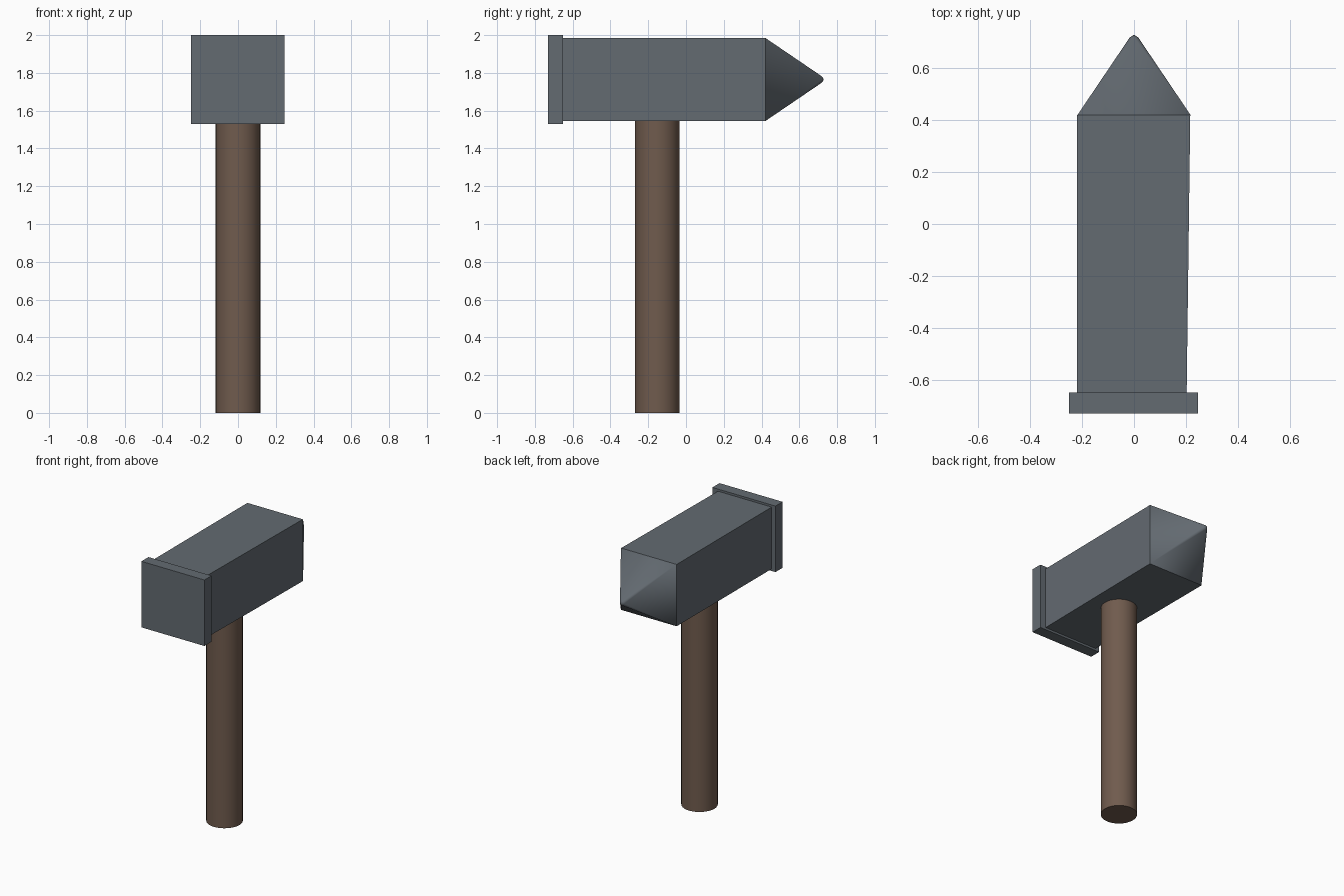
import bpy
import bmesh
from math import cos, sin, pi

cube = bpy.data.objects.get("Cube")
if cube:
    bpy.data.objects.remove(cube, do_unlink=True)


def make_material(name, color):
    mat = bpy.data.materials.new(name)
    mat.use_nodes = True
    mat.diffuse_color = color
    mat.node_tree.nodes["Principled BSDF"].inputs["Base Color"].default_value = color
    return mat


steel = make_material("steel grey", (0.125, 0.145, 0.165, 1))
wood = make_material("brown wood", (0.162, 0.105, 0.075, 1))


def finish(name, bm, mat):
    bmesh.ops.recalc_face_normals(bm, faces=bm.faces)
    mesh = bpy.data.meshes.new(name)
    bm.to_mesh(mesh)
    bm.free()
    mesh.materials.append(mat)
    obj = bpy.data.objects.new(name, mesh)
    bpy.context.collection.objects.link(obj)
    return obj


def make_block(name, front, back):
    """Block between two rectangles, each given as (y, x0, x1, z0, z1)."""
    bm = bmesh.new()
    rings = []
    for y, x0, x1, z0, z1 in (front, back):
        rings.append([bm.verts.new((x, y, z))
                      for x, z in ((x0, z0), (x1, z0), (x1, z1), (x0, z1))])
    a, b = rings
    bm.faces.new(a)
    bm.faces.new(b)
    for i in range(4):
        j = (i + 1) % 4
        bm.faces.new((a[i], a[j], b[j], b[i]))
    return finish(name, bm, steel)


# Head: slightly tapered body and the wider striking plate
make_block("head_body", (-0.655, -0.22, 0.203, 1.545, 1.985),
           (0.42, -0.22, 0.217, 1.545, 1.985))
make_block("striking_plate", (-0.73, -0.25, 0.247, 1.53, 2.0),
           (-0.65, -0.25, 0.247, 1.53, 2.0))

# Spike: square base blending into a small blunt round tip
SEGMENTS = 32
QUARTER = SEGMENTS // 4
bm = bmesh.new()
corners = [bm.verts.new((sx * 0.2185, 0.42, 1.765 + sz * 0.22))
           for sx, sz in ((1, 1), (-1, 1), (-1, -1), (1, -1))]
rim = []
for k in range(SEGMENTS):
    a = 2 * pi * k / SEGMENTS
    rim.append(bm.verts.new((0.016 * cos(a), 0.72, 1.765 + 0.016 * sin(a))))
point = bm.verts.new((0, 0.73, 1.765))
for k in range(SEGMENTS):
    after = rim[(k + 1) % SEGMENTS]
    bm.faces.new((corners[k // QUARTER], rim[k], after))
    bm.faces.new((rim[k], after, point))
for q in range(4):
    bm.faces.new((corners[q - 1], corners[q], rim[q * QUARTER]))
for face in bm.faces:
    face.smooth = True
finish("spike", bm, steel)

# Handle: round shaft with smooth sides and flat ends
bm = bmesh.new()
bmesh.ops.create_cone(bm, cap_ends=True, segments=32,
                      radius1=0.118, radius2=0.118, depth=1.6)
bmesh.ops.translate(bm, verts=bm.verts, vec=(0, -0.152, 0.8))
for face in bm.faces:
    face.smooth = abs(face.normal.z) < 0.5
for edge in bm.edges:
    edge.smooth = all(f.smooth for f in edge.link_faces)
finish("handle", bm, wood)
